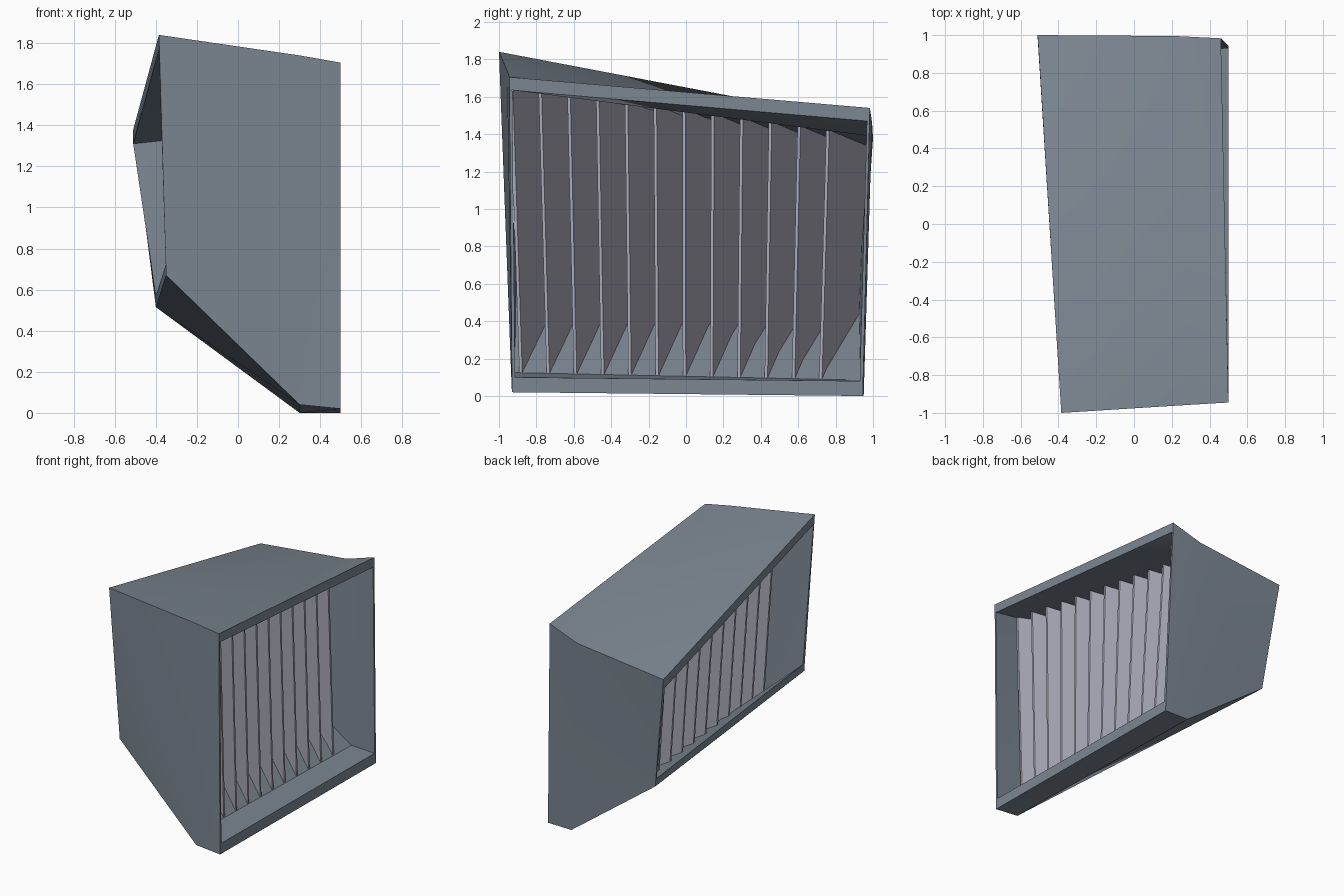
import bpy, bmesh
from math import radians
from mathutils import Vector as V

if "Cube" in bpy.data.objects:
    bpy.data.objects.remove(bpy.data.objects["Cube"])


def material(name, rgb):
    m = bpy.data.materials.new(name)
    m.diffuse_color = (*rgb, 1)
    m.use_nodes = True
    m.node_tree.nodes["Principled BSDF"].inputs["Base Color"].default_value = m.diffuse_color
    return m


def finish(bm, name, mat):
    bmesh.ops.recalc_face_normals(bm, faces=bm.faces)
    me = bpy.data.meshes.new(name)
    bm.to_mesh(me)
    bm.free()
    me.materials.append(mat)
    me.shade_smooth()
    me.set_sharp_from_angle(angle=radians(28))
    ob = bpy.data.objects.new(name, me)
    bpy.context.collection.objects.link(ob)
    return ob


# Cross-sections of the duct from left opening to right opening.
# Corners in order: front top, back top, back bottom, front bottom
outer = [
    [(-.385, -1, 1.84), (-.51, 1, 1.38), (-.40, .94, .515), (-.35, -.922, .67)],
    [(.30, -.957, 1.74), (.22, .995, 1.46), (.30, .95, 0), (.30, -.932, .04)],
    [(.50, -.945, 1.705), (.46, .983, 1.54), (.50, .945, 0), (.50, -.93, .02)],
]
outer = [[V(p) for p in ring] for ring in outer]
# Wall thickness: thin sides, thicker top and floor
SIDE, TOP, FLOOR = .016, .07, (.055, .085, .08)
inner = [[p + V((0, SIDE * sy, -TOP if top else FLOOR[s]))
          for p, sy, top in zip(ring, (1, -1, -1, 1), (1, 1, 0, 0))]
         for s, ring in enumerate(outer)]

# Housing: open tube with solid walls, folded along the visible diagonals
bm = bmesh.new()
shells = [[[bm.verts.new(p) for p in r] for r in rs] for rs in (outer, inner)]
folds = ({(0, 0), (2, 0), (2, 1)}, {(2, 1)})
for rings, fold in zip(shells, folds):
    for k in range(4):
        n = (k + 1) % 4
        for j in (0, 1):
            s, t = rings[j], rings[j + 1]
            if (k, j) in fold:
                tris = (s[k], s[n], t[n]), (s[k], t[n], t[k])
            else:
                tris = (s[k], s[n], t[k]), (s[n], t[n], t[k])
            for tri in tris:
                bm.faces.new(tri)
for e in (0, 2):
    o, i = shells[0][e], shells[1][e]
    for k in range(4):
        n = (k + 1) % 4
        bm.faces.new((o[k], o[n], i[n], i[k]))
finish(bm, "housing", material("housing_grey", (.2, .24, .285)))


def inside(u, v, front, back):
    """Point on the inner ceiling or floor, between left opening and bend."""
    l, m = inner[0], inner[1]
    return l[front].lerp(m[front], u).lerp(l[back].lerp(m[back], u), v)


# Louvre slats: upright angled blades fitted between floor and ceiling
slat_mat = material("slat_grey", (.41, .41, .49))
T = V((0, .016, 0))
for i in range(12):
    top, low = .003 + .0802 * i, .018 + .0787 * i
    turn = .113
    quad = [inside(1, low, 3, 2), inside(.26, low + turn, 3, 2),
            inside(.26, top + turn, 0, 1), inside(1, top, 0, 1)]
    for p, dz in zip(quad, (-.02, -.03, .03, .02)):
        p.z += dz
    bm = bmesh.new()
    a = [bm.verts.new(p - T / 2) for p in quad]
    b = [bm.verts.new(p + T / 2) for p in quad]
    bm.faces.new(a)
    bm.faces.new(b[::-1])
    for j in range(4):
        bm.faces.new((a[j], a[(j + 1) % 4], b[(j + 1) % 4], b[j]))
    finish(bm, f"louvre_slat_{i + 1}", slat_mat)
